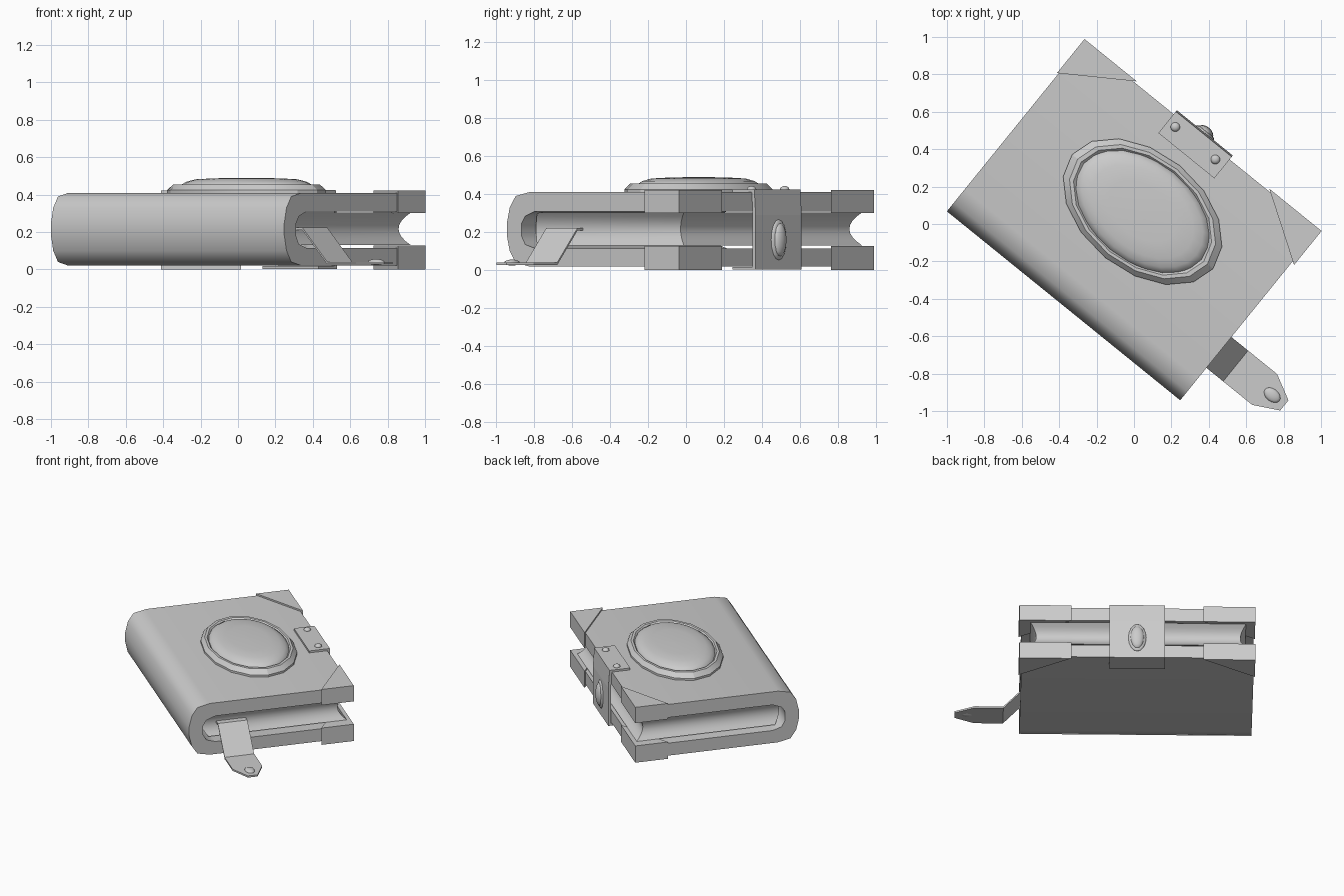
import bpy, bmesh, math
from mathutils import Matrix, Vector

if "Cube" in bpy.data.objects:
    bpy.data.objects.remove(bpy.data.objects["Cube"])

# Everything is built in the book's own frame (x along spine, y towards
# the fore edge), then turned on the ground by this angle.
TURN = Matrix.Rotation(math.radians(-39), 4, 'Z')


def finish(bm, name, angle=30):
    bmesh.ops.remove_doubles(bm, verts=bm.verts, dist=0.0001)
    bmesh.ops.recalc_face_normals(bm, faces=bm.faces)
    bm.transform(TURN)
    me = bpy.data.meshes.new(name)
    bm.to_mesh(me)
    bm.free()
    ob = bpy.data.objects.new(name, me)
    bpy.context.collection.objects.link(ob)
    bpy.ops.object.select_all(action='DESELECT')
    ob.select_set(True)
    bpy.context.view_layer.objects.active = ob
    if angle:
        bpy.ops.object.shade_smooth_by_angle(angle=math.radians(angle))
    return ob


def extrude(name, pts, direction, angle=30):
    """Prism from a 3D polygon."""
    bm = bmesh.new()
    f = bm.faces.new([bm.verts.new(p) for p in pts])
    new = bmesh.ops.extrude_face_region(bm, geom=[f])['geom']
    bmesh.ops.translate(bm, vec=Vector(direction),
                        verts=[g for g in new if isinstance(g, bmesh.types.BMVert)])
    return finish(bm, name, angle)


def loft(name, rings, angle=30):
    """Skin over closed rings of equal length, capped at both ends."""
    bm = bmesh.new()
    rows = [[bm.verts.new(p) for p in r] for r in rings]
    n = len(rows[0])
    for a, b in zip(rows, rows[1:]):
        for i in range(n):
            j = (i + 1) % n
            bm.faces.new((a[i], a[j], b[j], b[i]))
    bm.faces.new(rows[0][::-1])
    bm.faces.new(rows[-1])
    return finish(bm, name, angle)


def oval_lathe(name, centre, a, b, profile, sides, angle):
    """Elliptical turned shape: profile is (scale, z)."""
    cx, cy = centre
    rings = [[(cx + a * s * math.cos(2 * math.pi * i / sides),
               cy + b * s * math.sin(2 * math.pi * i / sides), z)
              for i in range(sides)] for s, z in profile]
    return loft(name, rings, angle)


def stud(name, loc, size):
    bm = bmesh.new()
    bmesh.ops.create_uvsphere(bm, u_segments=16, v_segments=8, radius=1)
    bm.transform(Matrix.Translation(loc) @ Matrix.Diagonal((*size, 1)))
    return finish(bm, name, 60)


# Cover: C-shaped profile with a rounded spine
BACK = -0.577
outer = [(0.15, .41), (0.06, .39), (0.02, .33), (0, .245),
         (0, .185), (0.02, .10), (0.06, .04), (0.15, .02)]
inner = [(0.19, .115), (0.125, .135), (0.10, .18),
         (0.10, .245), (0.125, .285), (0.19, .31)]
profile = ([(.59, .41)] + [(BACK + d, z) for d, z in outer] + [(.59, .02), (.59, .115)]
           + [(BACK + d, z) for d, z in inner] + [(.59, .31)])
extrude("cover", [(-.82, y, z) for y, z in profile], (1.605, 0, 0), 50)

# Pages: hollowed on the open sides, rounded on the spine side
rings = []
for i in range(9):
    t = i / 4 - 1
    d = 1 - t * t
    z = .217 + .087 * t
    x0, x1 = -.765 + .04 * d, .725 - .04 * d
    y0, y1 = -.42 - .04 * d, .573 - .055 * d
    rings.append([(x0, y0, z), (x1, y0, z), (x1, y1, z), (x0, y1, z)])
loft("pages", rings, 40)

# Corner caps on both boards
for board, z0, h in (("bottom", 0, .128), ("top", .302, .12)):
    for side, xe, sx in (("left", -.828, 1), ("right", .803, -1)):
        extrude(f"{board}_{side}_corner_cap",
                [(xe, .602, z0), (xe + sx * .36, .602, z0), (xe, .368, z0)],
                (0, 0, h), 0)

# Medallion: raised oval frame with a low dome inside
MED = (-.006, .08)
oval_lathe("medallion_frame", MED, .485, .317,
           [(1, .40), (1, .425), (.92, .455), (.87, .455), (.82, .435)], 16, 20)
oval_lathe("medallion_dome", MED, .485, .317,
           [(.85, .43), (.83, .45), (.76, .468), (.64, .482), (.42, .487),
            (.2, .489), (.04, .49)], 24, 50)

# Clasp: strap wrapping over both boards, with rivets and an oval boss
strap = [(.46, .425), (.608, .425), (.617, .29), (.617, .003), (.46, .003),
         (.46, .018), (.597, .018), (.597, .29), (.592, .408), (.46, .408)]
extrude("clasp_strap", [(-.205, y, z) for y, z in strap], (.385, 0, 0), 0)
for i, x in enumerate((-.155, .121)):
    stud(f"clasp_rivet_{i}", (x, .542, .425), (.025, .025, .018))
stud("clasp_boss_base", (-.012, .617, .16), (.062, .018, .107))
stud("clasp_boss", (-.012, .622, .16), (.048, .03, .088))

# Bookmark ribbon: from the pages, down and along the ground, pointed tip
path = [(.3, .21), (.73, .21), (.90, .028), (1.10, .028), (1.235, .028)]
bm = bmesh.new()
rows = []
for x, z in path:
    w = .035 if x > 1.2 else .106
    rows.append([bm.verts.new((x, -.248 + s * w, z + dz))
                 for s, dz in ((-1, 0), (1, 0), (1, .013), (-1, .013))])
for a, b in zip(rows, rows[1:]):
    for i in range(4):
        j = (i + 1) % 4
        bm.faces.new((a[i], a[j], b[j], b[i]))
bm.faces.new(rows[0])
bm.faces.new(rows[-1][::-1])
finish(bm, "bookmark", 0)
stud("bookmark_stud", (1.15, -.246, .04), (.05, .034, .016))
